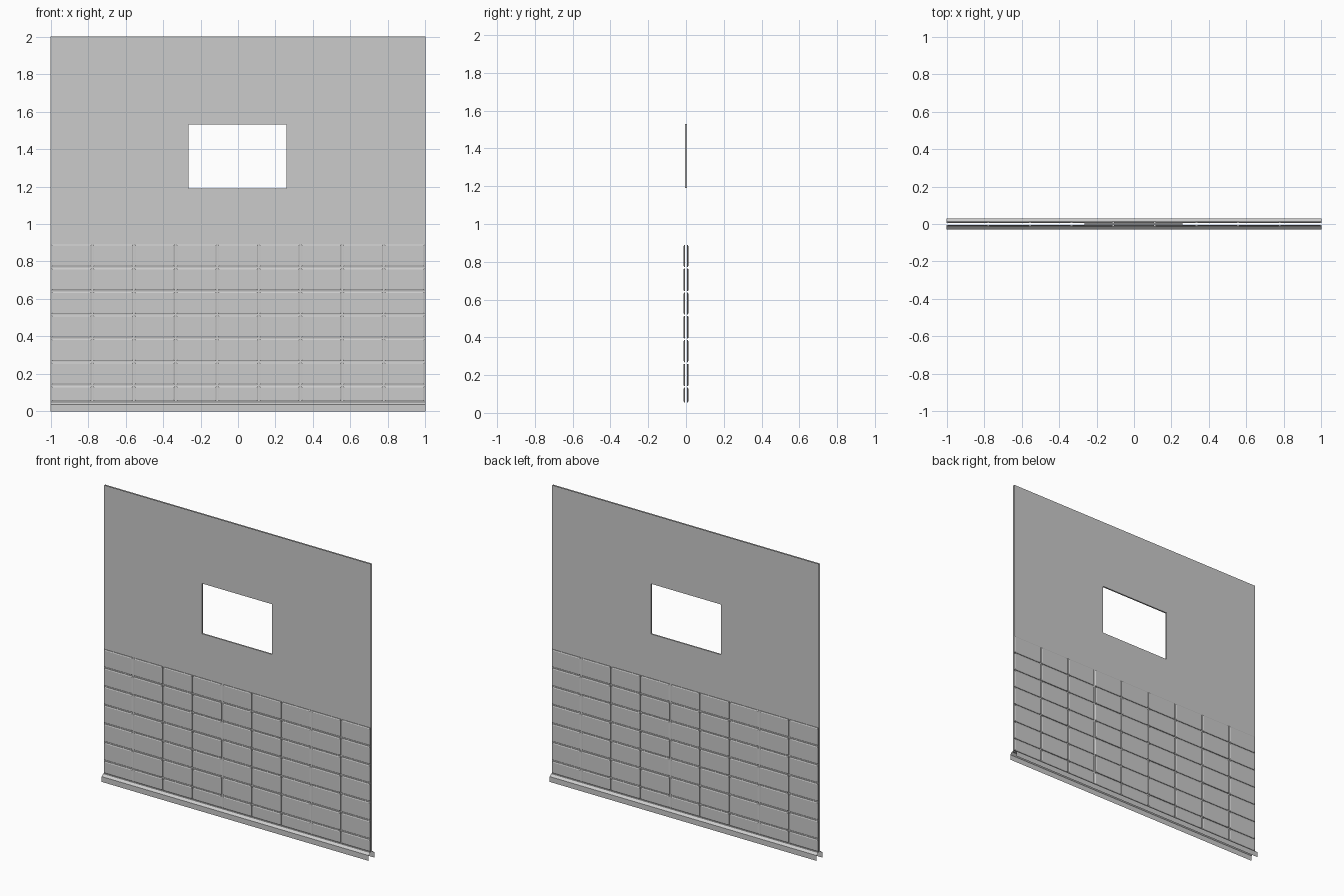
import bpy

if "Cube" in bpy.data.objects:
    bpy.data.objects.remove(bpy.data.objects["Cube"])

WALL_Y = 0.005            # half thickness of the wall shell
TILE_TOP, TILE_BOTTOM = 0.894, 0.05


def mesh_part(name, verts, faces):
    """Create the front half of a part and mirror it to the back."""
    mesh = bpy.data.meshes.new(name)
    mesh.from_pydata(verts, [], faces)
    mesh.update()
    obj = bpy.data.objects.new(name, mesh)
    bpy.context.collection.objects.link(obj)
    mod = obj.modifiers.new("both_sides", 'MIRROR')
    mod.use_axis = (False, True, False)
    mod.use_clip = True
    mod.merge_threshold = 0.0001
    return obj


# Wall sheet: 3 x 3 panel grid with the middle cell left open as the window
xs = [-1, -0.265, 0.26, 1]
zs = [TILE_BOTTOM, 1.19, 1.53, 2]
verts = [(x, -WALL_Y, z) for z in zs for x in xs]
faces = []
for r in range(3):
    for c in range(3):
        if (r, c) != (1, 1):
            a = r * 4 + c
            faces.append((a, a + 1, a + 5, a + 4))

# Window reveal running back to the mirror plane
loop = [5, 6, 10, 9]
base = len(verts)
verts += [(verts[i][0], 0, verts[i][2]) for i in loop]
for i in range(4):
    j = (i + 1) % 4
    faces.append((loop[i], loop[j], base + j, base + i))
mesh_part("wall", verts, faces)

# Wainscot tiles: shallow bevelled blocks, alternate ones slightly prouder
cols, pitch_x, pitch_z, gap = 9, 2 / 9, 0.126, 0.004
verts, faces = [], []
for r in range(7):
    z1 = TILE_TOP - r * pitch_z
    z0 = max(z1 - pitch_z, TILE_BOTTOM)
    for c in range(cols):
        x0 = -1 + c * pitch_x
        x1 = x0 + pitch_x
        proud = r % 2 == 1 and c % 2 == 1
        face_y = -0.014 if proud else -0.012
        rings = [(gap, -WALL_Y), (gap, face_y + 0.003), (gap + 0.006, face_y)]
        b = len(verts)
        for d, y in rings:
            verts += [(x0 + d, y, z0 + d), (x1 - d, y, z0 + d),
                      (x1 - d, y, z1 - d), (x0 + d, y, z1 - d)]
        for k in (0, 4):
            for i in range(4):
                j = (i + 1) % 4
                faces.append((b + k + i, b + k + j, b + k + 4 + j, b + k + 4 + i))
        faces.append((b + 8, b + 9, b + 10, b + 11))
mesh_part("wall_tiles", verts, faces)

# Skirting board: open profile swept along the wall
profile = [(-0.03, 0), (-0.03, 0.036), (-0.014, 0.05), (-WALL_Y, 0.05)]
verts = [(x, y, z) for y, z in profile for x in (-1, 1)]
faces = [(2 * i, 2 * i + 1, 2 * i + 3, 2 * i + 2) for i in range(3)]
mesh_part("skirting_board", verts, faces)
